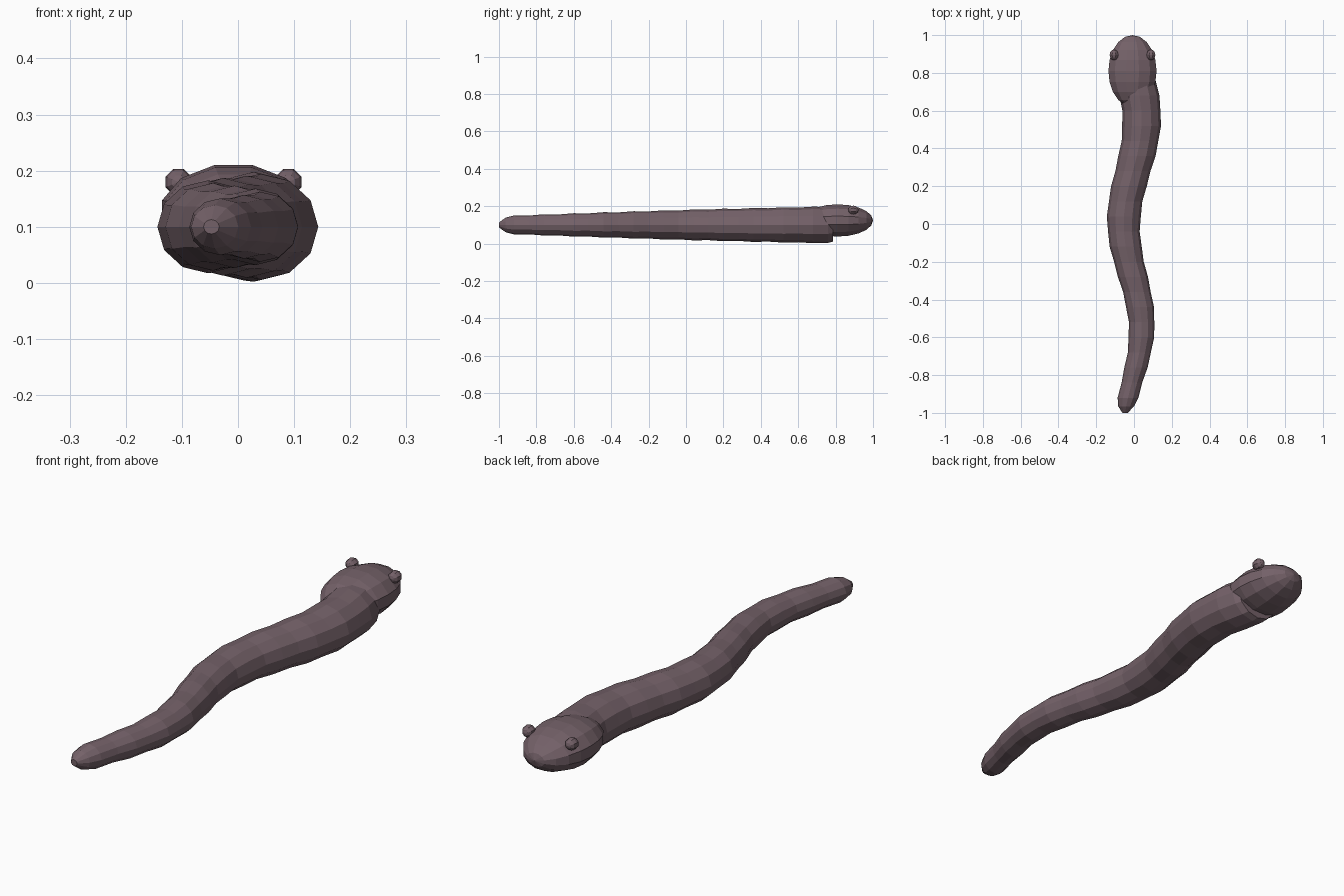
import bpy
import bmesh
from math import sin, cos, pi
from mathutils import Matrix

cube = bpy.data.objects.get("Cube")
if cube:
    bpy.data.objects.remove(cube, do_unlink=True)

SIDES = 12

skin = bpy.data.materials.new("mauve_brown_skin")
skin.use_nodes = True
colour = (0.175, 0.12, 0.14, 1)
skin.diffuse_color = colour
skin.node_tree.nodes["Principled BSDF"].inputs["Base Color"].default_value = colour


def finish(bm, name):
    bmesh.ops.recalc_face_normals(bm, faces=bm.faces)
    mesh = bpy.data.meshes.new(name)
    bm.to_mesh(mesh)
    bm.free()
    mesh.materials.append(skin)
    obj = bpy.data.objects.new(name, mesh)
    bpy.context.collection.objects.link(obj)
    return obj


def ellipsoid(name, centre, radii, segments, rings):
    """Faceted ball with its poles along y and flat top and sides."""
    bm = bmesh.new()
    bmesh.ops.create_uvsphere(bm, u_segments=segments, v_segments=rings, radius=1)
    turn = Matrix.Rotation(pi / 2, 4, 'X') @ Matrix.Rotation(pi / segments, 4, 'Z')
    bm.transform(Matrix.Translation(centre) @ Matrix.Diagonal((*radii, 1)) @ turn)
    return finish(bm, name)


# Body: tapered, ringed tube that winds from side to side
def spine_x(y):
    return -0.007 + 0.048 * cos(2 * pi * (y - 0.55) / 1.1)


stations = [(-1.0, 0.014), (-0.965, 0.042)]
count = 22
for i in range(count):
    t = i / (count - 1)
    y = -0.92 + 1.68 * t
    bulge = 0.002 if i % 2 == 0 else -0.002
    stations.append((y, 0.053 + 0.072 * t - 0.019 * t * t + bulge))
stations.append((0.785, 0.097))

bm = bmesh.new()
loops = []
for y, r in stations:
    angles = [2 * pi * k / SIDES for k in range(SIDES)]
    loops.append([bm.verts.new((spine_x(y) + r * cos(a), y, 0.1 + 0.92 * r * sin(a)))
                  for a in angles])
for a, b in zip(loops, loops[1:]):
    for k in range(SIDES):
        n = (k + 1) % SIDES
        bm.faces.new((a[k], a[n], b[n], b[k]))
bm.faces.new(loops[0])
bm.faces.new(loops[-1])
finish(bm, "body")

# Head: rounded, slightly flattened
ellipsoid("head", (-0.008, 0.81, 0.124), (0.132, 0.19, 0.089), SIDES, 10)

# Eyes: small balls on the upper sides of the head
for name, side in (("left_eye", 1), ("right_eye", -1)):
    ellipsoid(name, (-0.008 + side * 0.098, 0.895, 0.18), (0.025, 0.028, 0.025), 8, 6)
